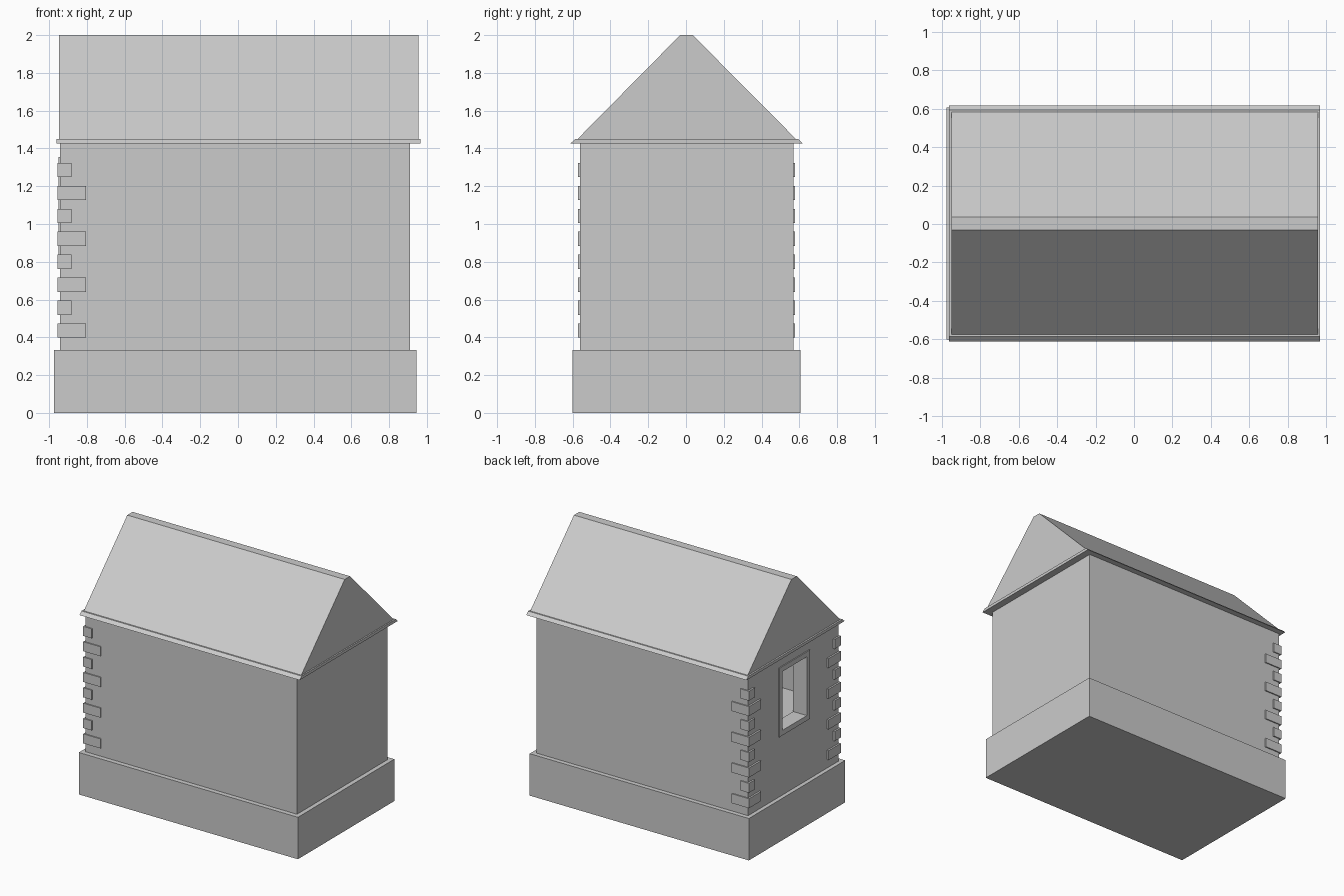
import bpy

if "Cube" in bpy.data.objects:
    bpy.data.objects.remove(bpy.data.objects["Cube"])


def make(name, verts, faces):
    me = bpy.data.meshes.new(name)
    me.from_pydata(verts, [], faces)
    me.update()
    ob = bpy.data.objects.new(name, me)
    bpy.context.scene.collection.objects.link(ob)
    return ob


def prism(name, profile, x0, x1):
    """Extrude a counter-clockwise (y, z) profile along x."""
    n = len(profile)
    verts = [(x, y, z) for x in (x0, x1) for y, z in profile]
    faces = [tuple(reversed(range(n))), tuple(range(n, 2 * n))]
    faces += [(i, (i + 1) % n, n + (i + 1) % n, n + i) for i in range(n)]
    return make(name, verts, faces)


def box(name, x0, x1, y0, y1, z0, z1):
    return prism(name, [(y0, z0), (y1, z0), (y1, z1), (y0, z1)], x0, x1)


# Plinth
box("plinth", -0.974, 0.945, -0.60, 0.605, 0, 0.332)

# Walls, hollowed into a room with a window in the left end
walls = box("walls", -0.942, 0.91, -0.562, 0.569, 0.332, 1.427)
cutters = [box("room_cutter", -0.83, 0.80, -0.45, 0.457, 0.845, 1.36),
           box("window_cutter", -1.1, -0.7, -0.155, 0.15, 0.85, 1.315)]
for c in cutters:
    c.hide_render = True
    m = walls.modifiers.new("cut", "BOOLEAN")
    m.operation = "DIFFERENCE"
    m.solver = "EXACT"
    m.object = c
dg = bpy.context.evaluated_depsgraph_get()
cut = bpy.data.meshes.new_from_object(walls.evaluated_get(dg))
walls.modifiers.clear()
walls.data = cut
for c in cutters:
    bpy.data.objects.remove(c)

# Window frame
fx = (-0.95, -0.93)
box("window_frame_top", *fx, -0.195, 0.19, 1.315, 1.355)
box("window_frame_bottom", *fx, -0.195, 0.19, 0.81, 0.85)
box("window_frame_front", *fx, -0.195, -0.155, 0.85, 1.315)
box("window_frame_back", *fx, 0.15, 0.19, 0.85, 1.315)

# Corner stones, alternating long and short, on both left corners
for i in range(8):
    z = 0.398 + i * 0.1215
    length = 0.075 if i % 2 else 0.152
    x1 = -0.956 + length
    box(f"corner_stone_front_{i}", -0.956, x1, -0.571, -0.571 + length, z, z + 0.075)
    box(f"corner_stone_back_{i}", -0.956, x1, 0.578 - length, 0.578, z, z + 0.075)

# Eaves slab with sloping long edges
prism("eaves", [(-0.611, 1.427), (0.616, 1.427), (0.593, 1.45), (-0.586, 1.45)],
      -0.961, 0.967)

# Pitched roof with a flat ridge
prism("roof", [(-0.574, 1.45), (0.582, 1.45), (0.036, 2.0), (-0.031, 2.0)],
      -0.948, 0.956)
